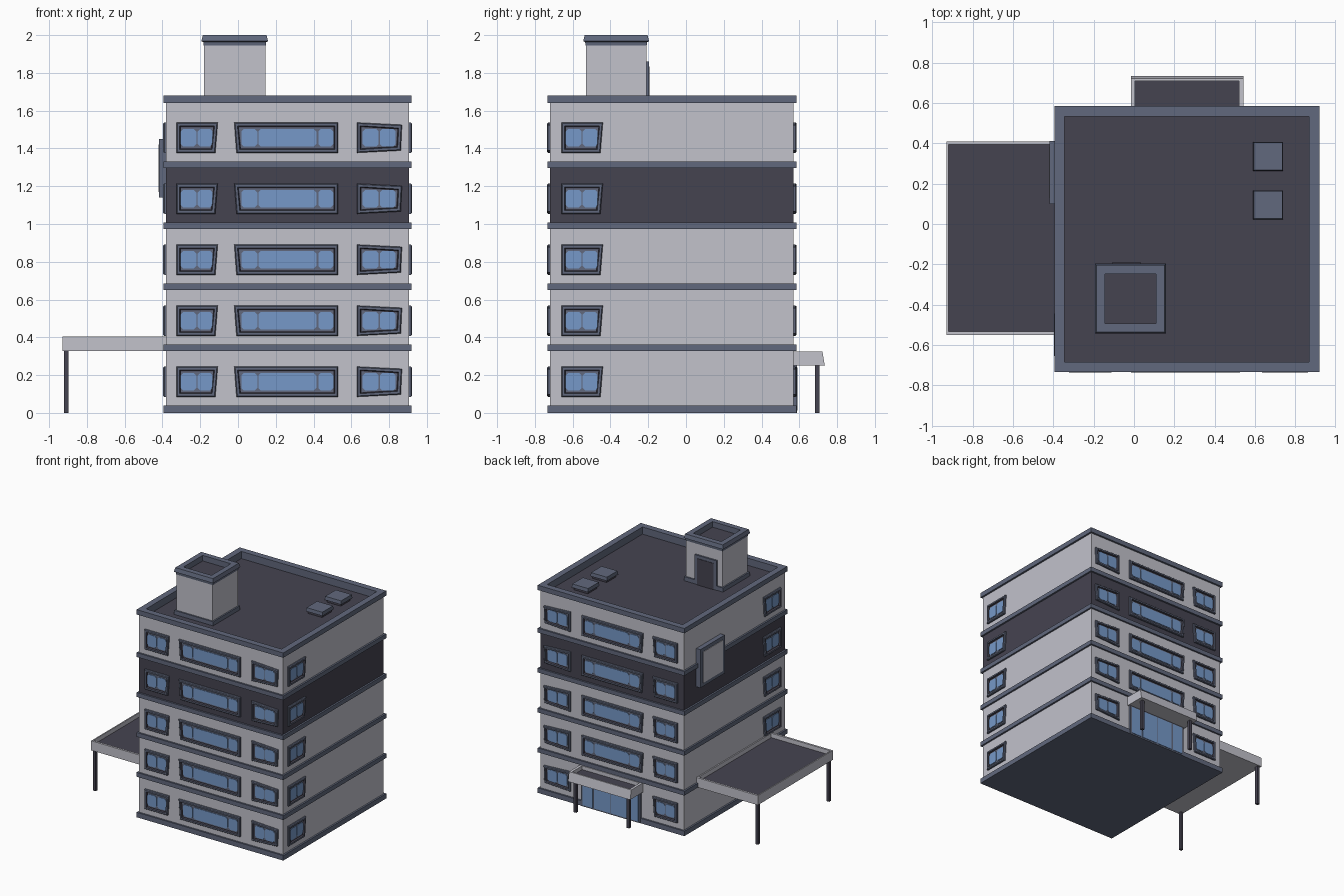
import bpy, bmesh

cube = bpy.data.objects.get("Cube")
if cube:
    bpy.data.objects.remove(cube, do_unlink=True)


def material(name, r, g, b):
    m = bpy.data.materials.new(name)
    m.use_nodes = True
    m.diffuse_color = (r, g, b, 1)
    m.node_tree.nodes["Principled BSDF"].inputs["Base Color"].default_value = (r, g, b, 1)
    return m


WALL, DARK, SLATE, GLASS = range(4)
MATERIALS = [
    material("pale_wall", 0.54, 0.54, 0.60),
    material("charcoal", 0.06, 0.057, 0.081),
    material("slate_trim", 0.12, 0.14, 0.205),
    material("blue_glass", 0.18, 0.315, 0.58),
]


def finish(name, bm):
    bmesh.ops.recalc_face_normals(bm, faces=bm.faces)
    mesh = bpy.data.meshes.new(name)
    bm.to_mesh(mesh)
    bm.free()
    for m in MATERIALS:
        mesh.materials.append(m)
    obj = bpy.data.objects.new(name, mesh)
    bpy.context.collection.objects.link(obj)
    return obj


def skin(bm, loops, mats):
    """Join point loops in order and cap both ends; mats: bottom, each ring, top."""
    rings = [[bm.verts.new(p) for p in loop] for loop in loops]
    n = len(rings[0])
    bm.faces.new(rings[0]).material_index = mats[0]
    for a, b, mat in zip(rings, rings[1:], mats[1:]):
        for i in range(n):
            j = (i + 1) % n
            bm.faces.new((a[i], a[j], b[j], b[i])).material_index = mat
    bm.faces.new(rings[-1]).material_index = mats[-1]


def loft(name, sections, mats):
    bm = bmesh.new()
    skin(bm, [[(x0, y0, z), (x1, y0, z), (x1, y1, z), (x0, y1, z)]
              for x0, x1, y0, y1, z in sections], mats)
    return finish(name, bm)


def box(name, rect, z0, z1, mat):
    return loft(name, [(*rect, z0), (*rect, z1)], [mat] * 3)


def grow(rect, d):
    return (rect[0] - d, rect[1] + d, rect[2] - d, rect[3] + d)


# Storeys and the bands between them
BODY = (-0.38, 0.905, -0.72, 0.57)
TRIM = grow(BODY, 0.014)
STEP = 0.323
for i in range(5):
    z = 0.01 + i * STEP
    top = z + STEP if i < 4 else 1.62
    box(f"storey_{i + 1}", BODY, z, top, DARK if i == 3 else WALL)
    box(f"floor_band_{i + 1}", TRIM, i * STEP + (0.005 if i else 0),
        i * STEP + 0.04, SLATE)

# Roof with its raised rim
inner = grow(TRIM, -0.05)
loft("roof_rim", [(*BODY, 1.615), (*BODY, 1.64), (*TRIM, 1.641), (*TRIM, 1.68),
                  (*inner, 1.68), (*inner, 1.622)],
     [WALL, WALL, SLATE, SLATE, SLATE, SLATE, DARK])

# Windows: u runs along the wall, d points out of it
SIDES = {
    "front": lambda u, d, z: (u, BODY[2] - d, z),
    "back": lambda u, d, z: (u, BODY[3] + d, z),
    "left": lambda u, d, z: (BODY[1] + d, u, z),
    "right": lambda u, d, z: (BODY[0] - d, u, z),
}


def window_column(name, side, corners, panes, floors):
    place = SIDES[side]
    cu = sum(c[0] for c in corners) / 4
    bm = bmesh.new()
    for floor in floors:
        zc = 0.165 + floor * STEP

        def outline(inset, d):
            pts = []
            for u, z in corners:
                pts.append(place(u - inset * (1 if u > cu else -1), d,
                                 zc + z - inset * (1 if z > 0 else -1)))
            return pts

        skin(bm, [outline(0, -0.003), outline(0, 0.01), outline(0.005, 0.016),
                  outline(0.017, 0.016), outline(0.021, 0.003), outline(0.025, 0.003)],
             [SLATE, SLATE, SLATE, SLATE, DARK, DARK, SLATE])
        # Glass panes with clipped corners
        for u0, u1 in panes:
            h, c = 0.047, 0.014
            pts = [(u0 + c, -h), (u1 - c, -h), (u1, c - h), (u1, h - c),
                   (u1 - c, h), (u0 + c, h), (u0, h - c), (u0, c - h)]
            skin(bm, [[place(u, d, zc + z) for u, z in pts] for d in (0.002, 0.007)],
                 [GLASS] * 3)
    return finish(name, bm)


H = 0.08
NEAR = [(-0.326, -H), (-0.12, -H), (-0.107, H), (-0.326, H)]
LONG = [(-0.008, -H), (0.53, -H), (0.53, H), (-0.02, H)]
FAR = [(0.63, -H), (0.862, 0.012 - H), (0.868, H - 0.012), (0.63, H)]
NEAR_PANES = [(-0.304, -0.22), (-0.214, -0.135)]
LONG_PANES = [(0.018, 0.102), (0.108, 0.415), (0.425, 0.505)]
FAR_PANES = [(0.66, 0.745), (0.751, 0.835)]
for side in ("front", "back"):
    window_column(f"{side}_small_windows", side, NEAR, NEAR_PANES, range(5))
    window_column(f"{side}_long_windows", side, LONG, LONG_PANES,
                  range(5) if side == "front" else range(1, 5))
    window_column(f"{side}_corner_windows", side, FAR, FAR_PANES, range(5))
SHIFT = -0.333
for side in ("left", "right"):
    window_column(f"{side}_side_windows", side,
                  [(u + SHIFT, z) for u, z in NEAR],
                  [(a + SHIFT, b + SHIFT) for a, b in NEAR_PANES], range(5))

# Stair house on the roof, with a hollow cap and a door facing the back
HOUSE = (-0.18, 0.145, -0.53, -0.21)
box("stair_house_plinth", grow(HOUSE, 0.012), 1.615, 1.655, SLATE)
box("stair_house", HOUSE, 1.62, 1.95, WALL)
well = grow(HOUSE, -0.037)
loft("stair_house_cap",
     [(*grow(HOUSE, 0.002), 1.945), (*grow(HOUSE, 0.004), 1.963),
      (*grow(HOUSE, 0.014), 1.968), (*grow(HOUSE, 0.006), 2.0),
      (*well, 2.0), (*well, 1.955)], [SLATE] * 6 + [DARK])
box("roof_door_frame", (-0.135, 0.06, -0.215, -0.196), 1.62, 1.86, SLATE)
box("roof_door", (-0.11, 0.035, -0.2, -0.192), 1.62, 1.835, DARK)

# Roof vents
for i, y in enumerate((0.095, 0.335)):
    vent = (0.59, 0.74, y - 0.072, y + 0.072)
    loft(f"roof_vent_{i + 1}", [(*grow(vent, -0.012), 1.615), (*grow(vent, -0.012), 1.64),
                                (*vent, 1.642), (*grow(vent, -0.004), 1.67)],
         [SLATE, DARK, SLATE, SLATE, SLATE])


# Tray-shaped canopies on posts
def canopy(name, low, high, hollow, z0, z1, floor, posts):
    loft(name, [(*low, z0), (*high, z1), (*hollow, z1), (*hollow, floor)],
         [WALL, WALL, WALL, WALL, DARK])
    for i, (x, y) in enumerate(posts):
        box(f"{name}_post_{i + 1}", grow((x, x, y, y), 0.012), 0, z0 + 0.01, DARK)


canopy("side_canopy", (-0.93, -0.375, -0.55, 0.41), (-0.93, -0.375, -0.55, 0.41),
       (-0.92, -0.39, -0.533, 0.393), 0.328, 0.405, 0.37,
       [(-0.91, -0.525), (-0.91, 0.385)])
canopy("entrance_canopy", (-0.015, 0.542, 0.565, 0.735), (-0.015, 0.542, 0.565, 0.722),
       (0.005, 0.52, 0.585, 0.71), 0.25, 0.325, 0.295,
       [(0.025, 0.695), (0.5, 0.695)])

# Glazed entrance below the small canopy
box("entrance_frame", (0.0, 0.53, 0.56, 0.587), 0, 0.252, SLATE)
for i, (a, b) in enumerate([(0.015, 0.105), (0.12, 0.26), (0.268, 0.408), (0.423, 0.515)]):
    box(f"entrance_glass_{i + 1}", (a, b, 0.584, 0.591), 0.012, 0.24, GLASS)

# Blank sign board on the right wall
box("sign_board", (-0.418, -0.375, 0.1, 0.412), 1.14, 1.45, SLATE)
box("sign_panel", (-0.422, -0.415, 0.13, 0.382), 1.17, 1.42, WALL)
